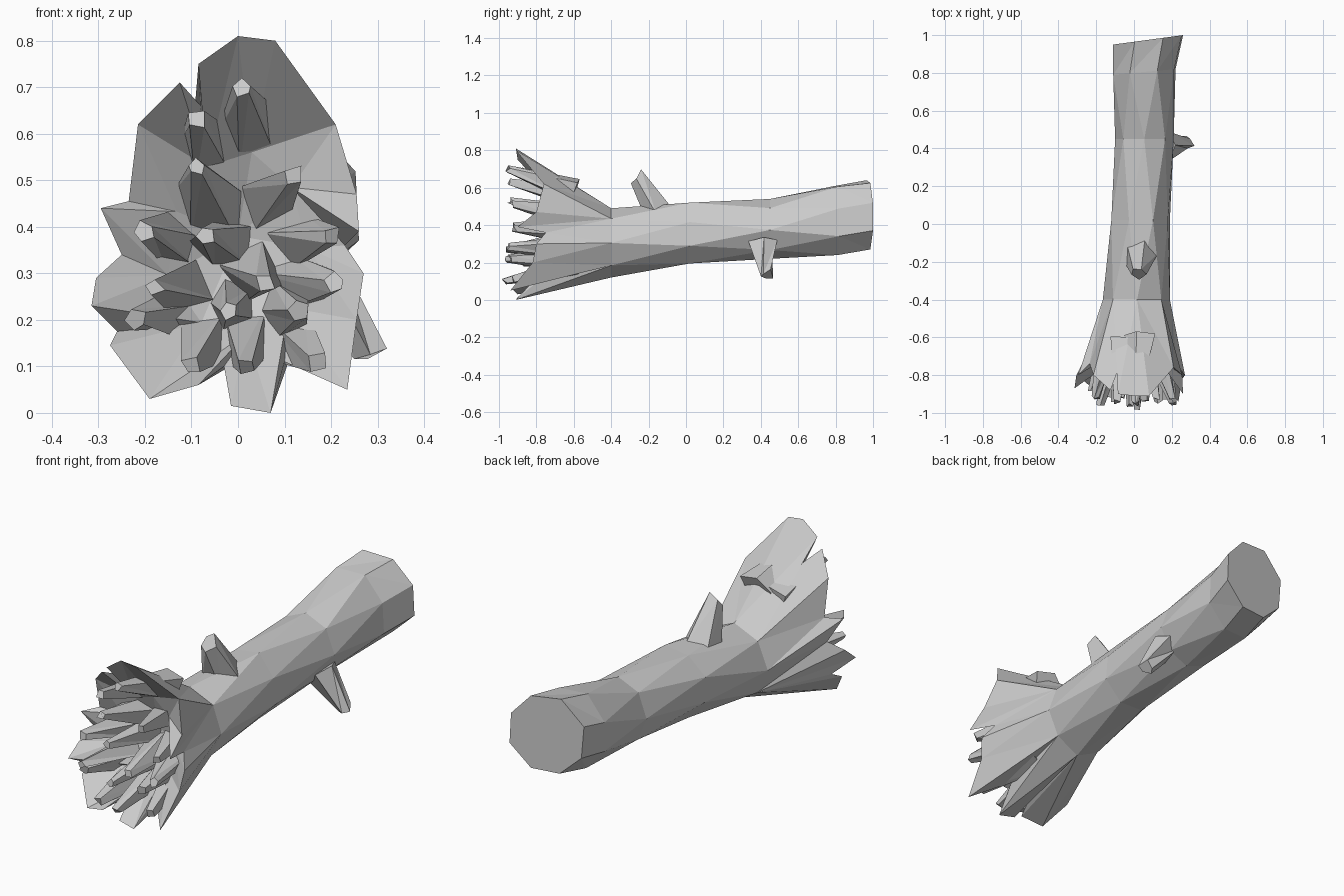
import bpy, bmesh, math, random
from mathutils import Vector

if "Cube" in bpy.data.objects:
    bpy.data.objects.remove(bpy.data.objects["Cube"])

random.seed(4)
TAU = 2 * math.pi
wood = bpy.data.materials.new("grey wood")
wood.diffuse_color = (0.6, 0.6, 0.6, 1)
wood.use_nodes = True
wood.node_tree.nodes["Principled BSDF"].inputs["Base Color"].default_value = wood.diffuse_color


def finish(name, bm):
    bmesh.ops.recalc_face_normals(bm, faces=bm.faces)
    mesh = bpy.data.meshes.new(name)
    bm.to_mesh(mesh)
    bm.free()
    mesh.materials.append(wood)
    bpy.context.collection.objects.link(bpy.data.objects.new(name, mesh))


def stitch(bm, a, b):
    """Join two loops of (angle, vert) with triangles, whatever their counts."""
    i = j = 0
    na, nb = len(a), len(b)
    ang = lambda l, k: l[k % len(l)][0] + TAU * (k // len(l))
    while i < na or j < nb:
        va, vb = a[i % na][1], b[j % nb][1]
        if j >= nb or (i < na and ang(a, i + 1) <= ang(b, j + 1)):
            i += 1
            bm.faces.new((va, a[i % na][1], vb))
        else:
            j += 1
            bm.faces.new((va, b[j % nb][1], vb))


def ring(bm, y, x0, x1, z0, z1, phase, sides=8, slant=0.0):
    """Uneven polygon section fitted to the given width and height."""
    pts = []
    for k in range(sides):
        a = (k + phase) * TAU / sides
        r = random.uniform(0.93, 1.07)
        pts.append((a, r * math.sin(a), r * math.cos(a)))
    xs, zs = [p[1] for p in pts], [p[2] for p in pts]
    out = []
    for a, x, z in pts:
        u = (x - min(xs)) / (max(xs) - min(xs))
        w = (z - min(zs)) / (max(zs) - min(zs))
        out.append((a, bm.verts.new((x0 + u * (x1 - x0), y - slant * (1 - u),
                                     z0 + w * (z1 - z0)))))
    return out


# Trunk: sections from the sawn end towards the roots
bm = bmesh.new()
sections = [(1.0, -0.11, 0.26, 0.27, 0.64, 0.5, 0.05),
            (0.82, -0.11, 0.22, 0.24, 0.61, 0.5, 0.03),
            (0.45, -0.10, 0.21, 0.22, 0.54, 0.0, 0),
            (0.02, -0.12, 0.19, 0.195, 0.52, 0.5, 0),
            (-0.40, -0.165, 0.19, 0.12, 0.49, 0.0, 0)]
loops = [ring(bm, y, x0, x1, z0, z1, ph, slant=s)
         for y, x0, x1, z0, z1, ph, s in sections]
bm.faces.new([v for _, v in loops[0]])

# Jagged root rim, clockwise from the top: x, z, y
rim_pts = [(0, .81, -.91), (.08, .80, -.91), (.21, .62, -.76), (.255, .47, -.80),
           (.26, .39, -.90), (.23, .36, -.75), (.27, .30, -.80), (.255, .20, -.82),
           (.235, .05, -.94), (.10, .11, -.78), (.07, 0, -.91), (-.015, .015, -.90),
           (-.03, .10, -.79), (-.085, .06, -.93), (-.19, .03, -.90),
           (-.275, .145, -.82), (-.26, .175, -.76), (-.315, .23, -.87),
           (-.305, .29, -.80), (-.25, .34, -.74), (-.295, .44, -.80),
           (-.235, .455, -.74), (-.215, .62, -.80), (-.125, .71, -.88),
           (-.08, .66, -.76), (-.085, .75, -.90)]
rim = [(math.atan2(x, z - .35) % TAU, bm.verts.new((x, y, z))) for x, z, y in rim_pts]
loops.append(rim)

# Hollow inside the roots
loops.append(ring(bm, -0.70, -0.15, 0.15, 0.17, 0.56, 0.3, 9))
for a, b in zip(loops, loops[1:]):
    stitch(bm, a, b)
core = bm.verts.new((0, -0.62, 0.38))
inner = [v for _, v in loops[-1]]
for k, v in enumerate(inner):
    bm.faces.new((v, inner[(k + 1) % len(inner)], core))
finish("trunk", bm)


def stub(name, base, tip, r0, r1, sides=5):
    """Tapered, uneven splinter with a slanted blunt tip."""
    base, tip = Vector(base), Vector(tip)
    axis = (tip - base).normalized()
    u = axis.orthogonal().normalized()
    w = axis.cross(u)
    bm = bmesh.new()
    ends = []
    for c, r in ((base, r0), (tip, r1)):
        turn = random.uniform(0, 0.6)
        ends.append([bm.verts.new(
            c + r * random.uniform(0.75, 1.2) * (u * math.cos(t) + w * math.sin(t))
            + axis * random.uniform(-r1, r1) * 0.6)
            for t in (k * TAU / sides + turn for k in range(sides))])
        bm.faces.new(ends[-1])
    for k in range(sides):
        n = (k + 1) % sides
        bm.faces.new((ends[0][k], ends[0][n], ends[1][n]))
        bm.faces.new((ends[0][k], ends[1][n], ends[1][k]))
    finish(name, bm)


# Root splinters: tip x, z, y, then base x, z and base radius
splinters = [(.01, .70, -.95, .03, .58, .08), (-.09, .63, -.94, -.06, .54, .07),
             (-.09, .53, -.94, -.05, .44, .09), (.12, .51, -.93, .06, .44, .07),
             (-.20, .39, -.92, -.12, .36, .07), (-.18, .27, -.95, -.10, .27, .07),
             (-.07, .38, -.91, -.03, .36, .07), (.20, .38, -.92, .12, .36, .07),
             (.21, .28, -.95, .11, .28, .08), (.06, .28, -.94, .03, .30, .08),
             (-.02, .22, -.96, -.01, .24, .06), (.02, .10, -.97, .02, .18, .07),
             (.13, .22, -.94, .09, .22, .07), (-.10, .10, -.94, -.06, .18, .07),
             (-.22, .20, -.88, -.13, .22, .07), (.17, .11, -.92, .10, .18, .08)]
for n, (x, z, y, bx, bz, r) in enumerate(splinters, 1):
    stub(f"root_splinter_{n}", (bx, -.60, bz), (x, y, z), r, .022, 4 + n % 2)

# Broken branches: one on top, one low on the right
stub("top_branch", (.03, -.16, .46), (.02, -.265, .665), .085, .04)
stub("side_branch", (.16, .42, .31), (.285, .43, .135), .075, .034)
